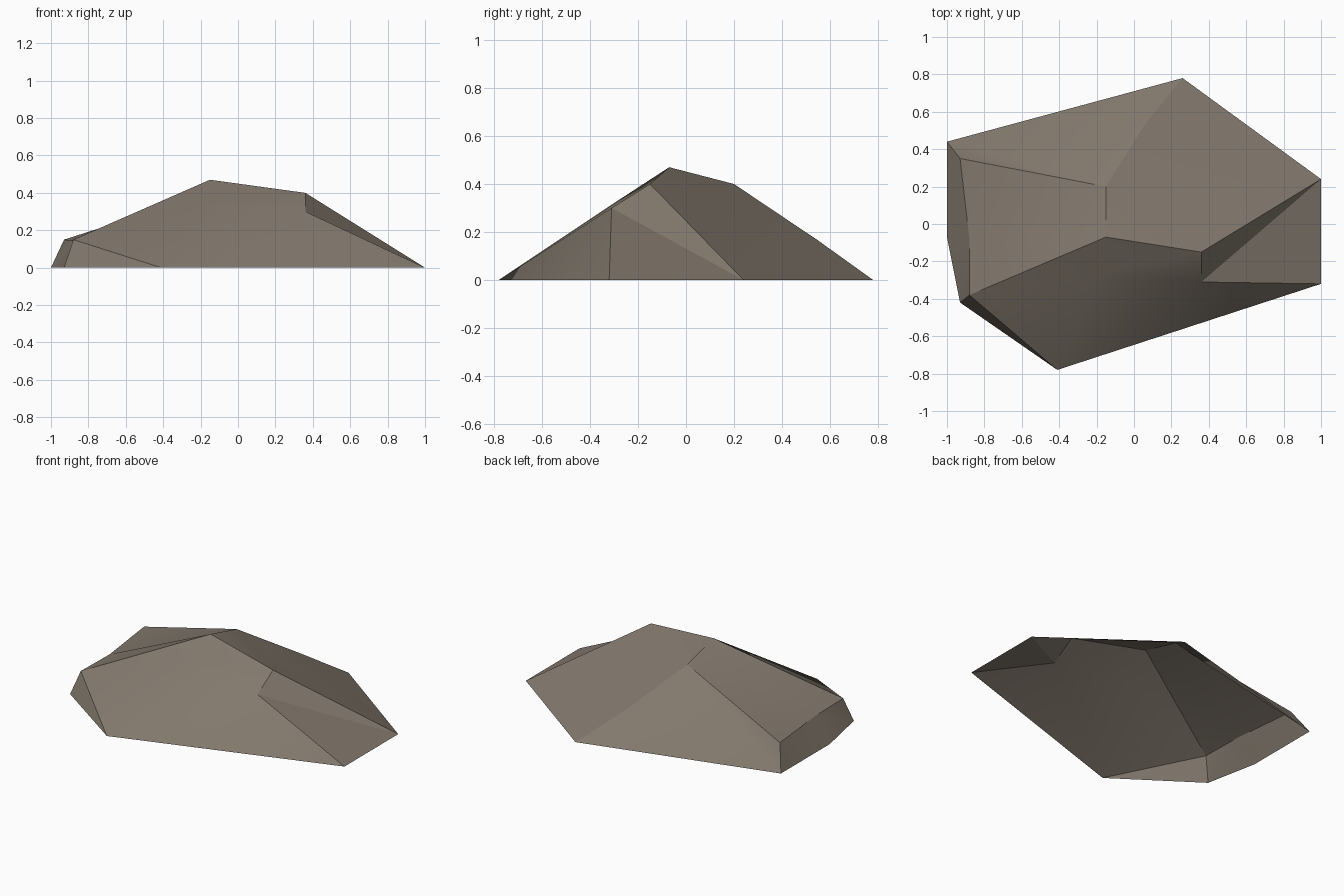
import bpy, bmesh, math

if "Cube" in bpy.data.objects:
    bpy.data.objects.remove(bpy.data.objects["Cube"])

# Corner points of the rock: ground outline first, then the upper ridges
P = {
    "W": (-1, .44, 0), "R": (.26, .78, 0), "P": (1, .24, 0), "Q": (1, -.32, 0),
    "S": (-.41, -.78, 0), "T": (-.93, -.42, 0), "V": (-1, -.07, 0),
    "A": (-.93, .35, .15), "B": (-.88, -.08, .145), "C": (-.88, -.38, .15),
    "D": (-.15, .20, .40), "E": (-.15, -.07, .47), "F": (.36, -.15, .40),
    "G": (.36, -.31, .30), "H": (-.20, -.27, .34), "I": (.07, .55, .165),
}

# Facets, grouped by side (underside stays open)
FACETS = (
    "TSC CSH HSG GSQ "        # front slope
    "CHE HGF HFE "            # dark step under the crest
    "FGP GQP "                # right slope
    "DEF DFP DPI IPR "        # top and back right
    "WAD WDI WIR "            # back left slope
    "ABD BED BCE "            # left top
    "TCB TBV VBA VAW"         # left end
).split()

bm = bmesh.new()
verts = {k: bm.verts.new(co) for k, co in P.items()}
for f in FACETS:
    bm.faces.new([verts[k] for k in f])
bm.normal_update()
for f in bm.faces:            # every facet looks upwards
    if f.normal.z < 0:
        f.normal_flip()

mesh = bpy.data.meshes.new("rock")
bm.to_mesh(mesh)
bm.free()

# Single stone colour
mat = bpy.data.materials.new("brown grey stone")
mat.diffuse_color = (0.225, 0.190, 0.153, 1)
mat.use_nodes = True
mat.node_tree.nodes["Principled BSDF"].inputs["Base Color"].default_value = mat.diffuse_color
mesh.materials.append(mat)

rock = bpy.data.objects.new("rock", mesh)
bpy.context.collection.objects.link(rock)
bpy.context.view_layer.objects.active = rock
rock.select_set(True)
bpy.ops.object.shade_smooth_by_angle(angle=math.radians(30))
